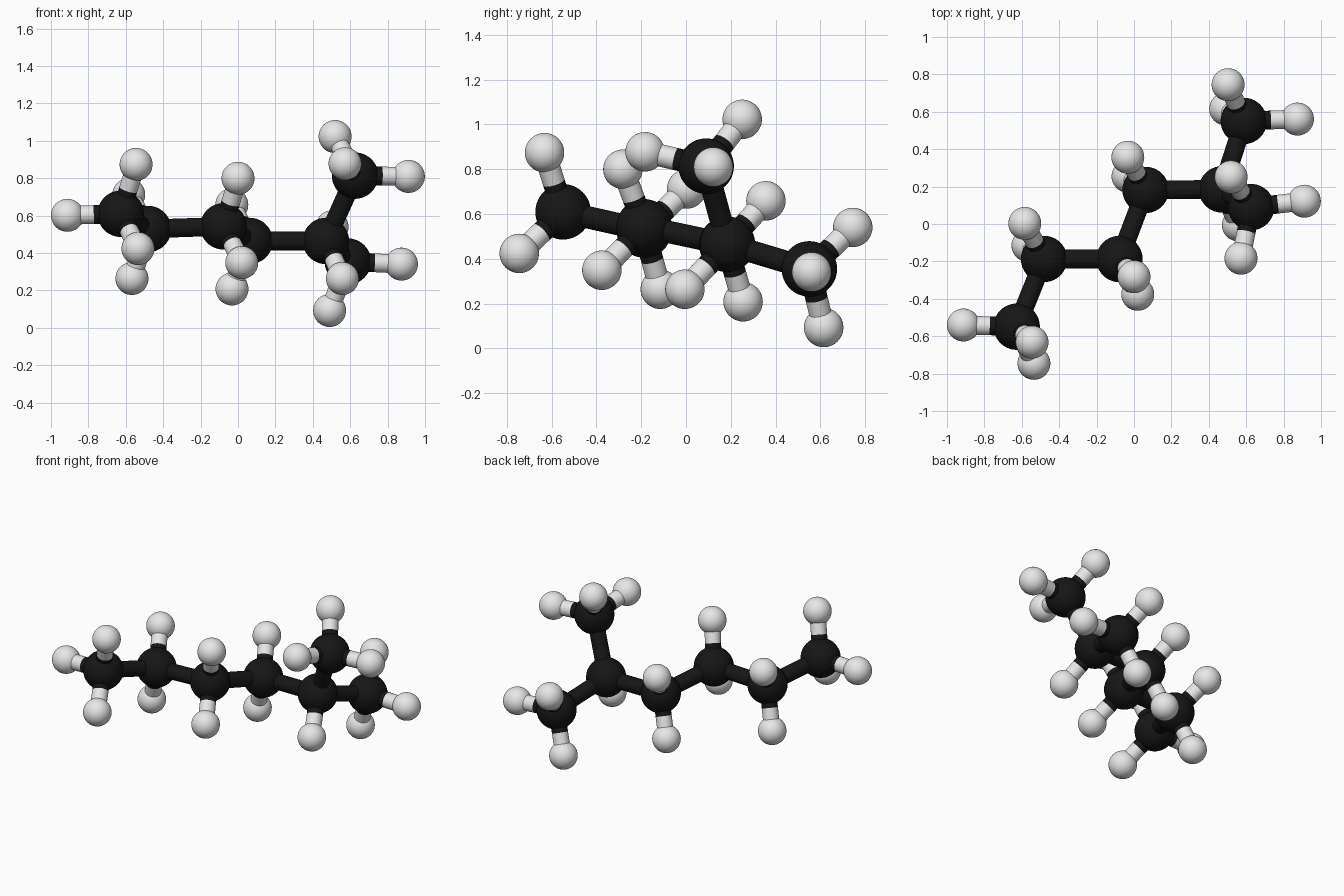
import bpy
from mathutils import Vector

if "Cube" in bpy.data.objects:
    bpy.data.objects.remove(bpy.data.objects["Cube"])

C_R, H_R, BOND_R = 0.124, 0.088, 0.05


def material(name, v):
    m = bpy.data.materials.new(name)
    m.diffuse_color = (v, v, v, 1)
    m.use_nodes = True
    m.node_tree.nodes["Principled BSDF"].inputs["Base Color"].default_value = m.diffuse_color
    return m


black = material("carbon black", 0.008)
white = material("hydrogen white", 0.8)


def finish(name, mat):
    ob = bpy.context.object
    ob.name = name
    ob.data.materials.append(mat)
    bpy.ops.object.shade_smooth_by_angle()


def ball(name, p, r, mat):
    bpy.ops.mesh.primitive_uv_sphere_add(segments=40, ring_count=24, radius=r, location=p)
    finish(name, mat)


def rod(name, a, b, mat):
    a, b = Vector(a), Vector(b)
    d = b - a
    bpy.ops.mesh.primitive_cylinder_add(vertices=32, radius=BOND_R, depth=d.length,
                                        location=(a + b) / 2)
    bpy.context.object.rotation_euler = d.to_track_quat('Z', 'Y').to_euler()
    finish(name, mat)


# Each carbon with the hydrogens attached to it
atoms = [
    ((-.627, -.549, .610), [(-.912, -.54, .602), (-.545, -.632, .874), (-.535, -.745, .424)]),
    ((-.481, -.187, .529), [(-.584, .003, .712), (-.567, -.115, .264)]),
    ((-.078, -.187, .543), [(0, -.282, .80), (.02, -.376, .349)]),
    ((.062, .182, .465), [(-.033, .357, .659), (-.032, .255, .208)]),
    ((.470, .185, .465), [(.558, -.005, .264)]),
    ((.587, .551, .355), [(.874, .561, .341), (.49, .615, .093), (.503, .745, .54)]),
    ((.626, .090, .814), [(.911, .122, .81), (.519, .251, 1.023), (.572, -.183, .878)]),
]

# Carbon chain with a side branch on the fifth carbon
for i, j in [(0, 1), (1, 2), (2, 3), (3, 4), (4, 5), (4, 6)]:
    rod("carbon_bond", atoms[i][0], atoms[j][0], black)

# Balls, and hydrogen bonds coloured half and half
for c, hydrogens in atoms:
    ball("carbon_ball", c, C_R, black)
    for h in hydrogens:
        mid = (Vector(c) + Vector(h)) / 2
        ball("hydrogen_ball", h, H_R, white)
        rod("bond_carbon_half", c, mid, black)
        rod("bond_hydrogen_half", mid, h, white)
